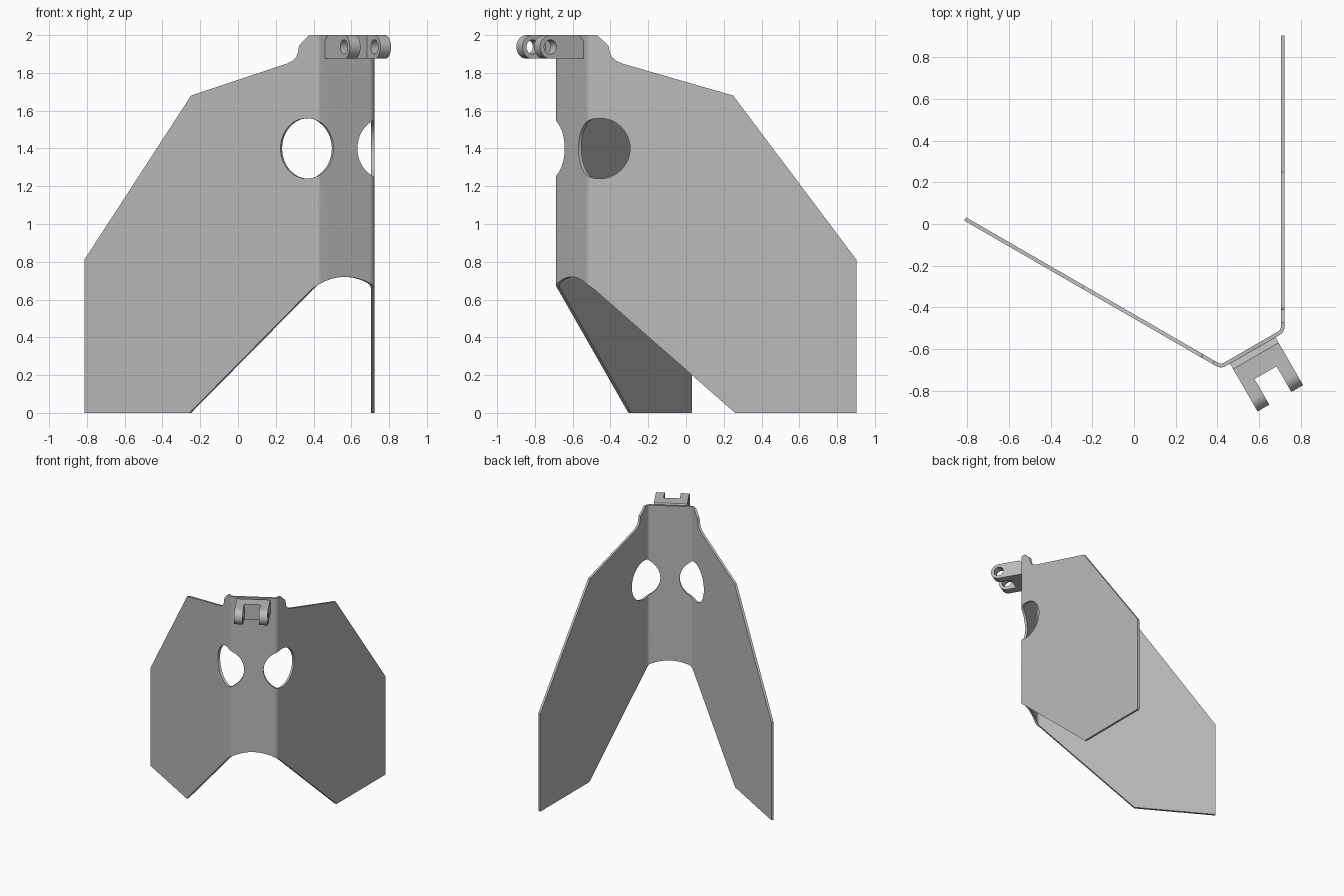
import bpy, bmesh
from math import sin, cos, pi, radians
from mathutils import Vector

if "Cube" in bpy.data.objects:
    bpy.data.objects.remove(bpy.data.objects["Cube"], do_unlink=True)

ORIGIN = (0.569, -0.606, 0)   # middle of the centre panel's outer face
TURN = radians(30)            # the part is symmetric about this heading
FLAT, RADIUS, BEND = 0.15, 0.045, radians(60)
ARC = RADIUS * BEND
THICK = 0.018

metal = bpy.data.materials.new("grey metal")
metal.use_nodes = True
grey = (0.5, 0.5, 0.5, 1)
metal.diffuse_color = grey
metal.node_tree.nodes["Principled BSDF"].inputs["Base Color"].default_value = grey


def arc(cx, cz, r, start, end, n):
    return [(cx + r * cos(start + (end - start) * i / n),
             cz + r * sin(start + (end - start) * i / n)) for i in range(n + 1)]


def circle(cx, cz, r, n=48):
    return arc(cx, cz, r, 0, 2 * pi, n)[:-1]


def fill(loops):
    """Flat sheet in the XZ plane from an outline and its holes."""
    bm = bmesh.new()
    edges = []
    for loop in loops:
        vs = [bm.verts.new((x, 0, z)) for x, z in loop]
        edges += [bm.edges.new((a, b)) for a, b in zip(vs, vs[1:] + vs[:1])]
    bmesh.ops.triangle_fill(bm, use_beauty=True, edges=edges, normal=(0, -1, 0))
    return bm


def make_object(name, bm, turn):
    mesh = bpy.data.meshes.new(name)
    bm.to_mesh(mesh)
    bm.free()
    mesh.materials.append(metal)
    ob = bpy.data.objects.new(name, mesh)
    bpy.context.collection.objects.link(ob)
    ob.location = ORIGIN
    ob.rotation_euler.z = turn
    return ob


def apply_and_smooth(ob):
    bpy.ops.object.select_all(action="DESELECT")
    bpy.context.view_layer.objects.active = ob
    ob.select_set(True)
    for mod in list(ob.modifiers):
        bpy.ops.object.modifier_apply(modifier=mod.name)
    bpy.ops.object.shade_smooth_by_angle(angle=radians(30))
    ob.modifiers.new("weighted", "WEIGHTED_NORMAL").keep_sharp = True


def fold(s):
    """Bend a distance along the flat sheet into the folded plan."""
    a = abs(s)
    t = min(max(a - FLAT, 0) / RADIUS, BEND)
    rest = max(a - FLAT - ARC, 0)
    x = min(a, FLAT) + RADIUS * sin(t) + rest * cos(BEND)
    y = RADIUS * (1 - cos(t)) + rest * sin(BEND)
    return (x if s >= 0 else -x), y


# Folded sheet: flat pattern with two round holes, bent along two lines
half = [(0.949, 0), (1.592, 0), (1.592, 0.81), (0.939, 1.68), (0.35, 1.85),
        (0.318, 1.865), (0.296, 1.885), (0.285, 1.91), (0.279, 1.945), (0.217, 2.0)]
lower_arc = arc(0, 0.374, 0.346, radians(126), radians(54), 20)
outline = lower_arc + half + [(-s, z) for s, z in reversed(half)]
bm = fill([outline, circle(0.233, 1.4, 0.16), circle(-0.233, 1.4, 0.16)])
STEPS = 8
for side in (-1, 1):
    for i in range(STEPS + 1):
        s = side * (FLAT + ARC * i / STEPS)
        bmesh.ops.bisect_plane(bm, geom=bm.verts[:] + bm.edges[:] + bm.faces[:],
                               plane_co=(s, 0, 0), plane_no=(1, 0, 0))
for v in bm.verts:
    v.co.x, v.co.y = fold(v.co.x)
bm.normal_update()
bmesh.ops.reverse_faces(bm, faces=[f for f in bm.faces if f.normal.y > 0])
sheet = make_object("folded_sheet", bm, TURN)
solid = sheet.modifiers.new("thickness", "SOLIDIFY")
solid.thickness, solid.offset = THICK, -1
solid.use_even_offset = True
apply_and_smooth(sheet)

# Hinge bracket: side profile with pin hole, extruded across its width
WIDTH, LOW, HIGH, PIN = 0.252, 1.875, 2.0, 0.202
mid, r = (LOW + HIGH) / 2, (HIGH - LOW) / 2
profile = [(0, LOW)] + arc(PIN, mid, r, -pi / 2, pi / 2, 24) + [(0.03, HIGH), (0, HIGH - 0.03)]
bm = fill([profile, circle(PIN, mid, 0.038, 32)])
ext = bmesh.ops.extrude_face_region(bm, geom=bm.faces[:])
for v in ext["geom"]:
    if isinstance(v, bmesh.types.BMVert):
        v.co.y += WIDTH
bmesh.ops.translate(bm, verts=bm.verts, vec=(0, -WIDTH / 2, 0))
bmesh.ops.recalc_face_normals(bm, faces=bm.faces)
bracket = make_object("hinge_bracket", bm, TURN - pi / 2)

# Slot between the two bracket arms
bm = bmesh.new()
bmesh.ops.create_cube(bm, size=1)
bmesh.ops.scale(bm, verts=bm.verts, vec=(0.3, 0.122, 0.4))
bmesh.ops.translate(bm, verts=bm.verts, vec=(0.123 + 0.15, 0, mid))
slot = make_object("slot_cutter", bm, TURN - pi / 2)
slot.hide_render = True
bpy.context.view_layer.update()
cut = bracket.modifiers.new("slot", "BOOLEAN")
cut.operation, cut.solver, cut.object = "DIFFERENCE", "EXACT", slot
apply_and_smooth(bracket)
bpy.data.objects.remove(slot, do_unlink=True)
